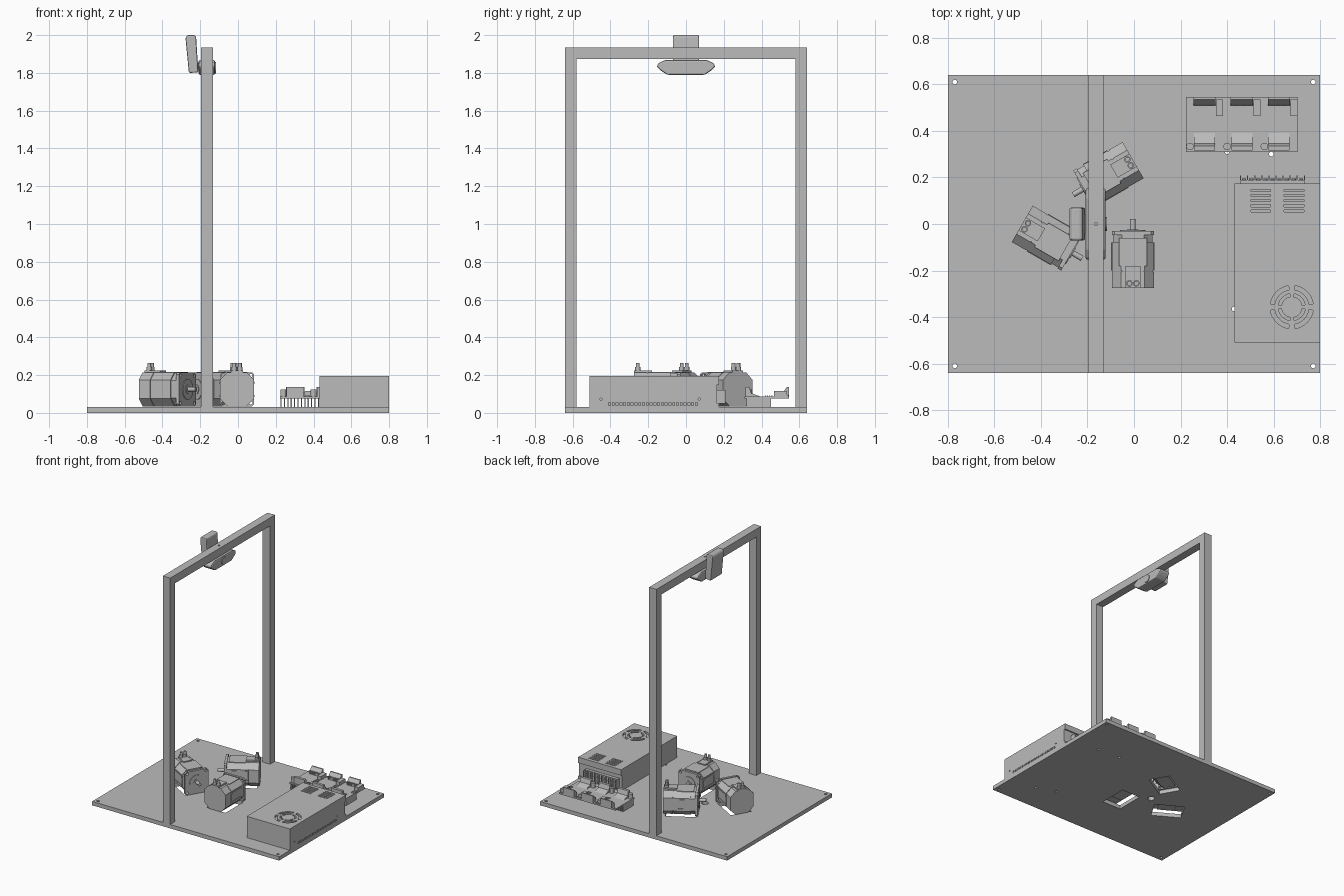
import bpy, bmesh, math
from mathutils import Matrix

cube = bpy.data.objects.get("Cube")
if cube:
    bpy.data.objects.remove(cube, do_unlink=True)

grey = bpy.data.materials.new("plain_grey")
grey.use_nodes = True
grey.diffuse_color = (0.5, 0.5, 0.5, 1)
grey.node_tree.nodes["Principled BSDF"].inputs["Base Color"].default_value = (0.5, 0.5, 0.5, 1)


def prism(bm, pts, axis, lo, hi):
    """Extrude a 2D outline along an axis; the outline uses the other two axes in order."""
    def place(p, h):
        return {"x": (h, p[0], p[1]), "y": (p[0], h, p[1]), "z": (p[0], p[1], h)}[axis]
    a = [bm.verts.new(place(p, lo)) for p in pts]
    b = [bm.verts.new(place(p, hi)) for p in pts]
    faces = [bm.faces.new(a), bm.faces.new(b)]
    for i in range(len(pts)):
        j = (i + 1) % len(pts)
        faces.append(bm.faces.new((a[i], a[j], b[j], b[i])))
    bmesh.ops.recalc_face_normals(bm, faces=faces)


def box(bm, x0, x1, y0, y1, z0, z1):
    prism(bm, [(x0, y0), (x1, y0), (x1, y1), (x0, y1)], "z", z0, z1)


def circle(cx, cy, r, n=20):
    return [(cx + r * math.cos(math.tau * i / n), cy + r * math.sin(math.tau * i / n)) for i in range(n)]


def arc_slot(cx, cy, r0, r1, start, end, n=8):
    angles = [start + (end - start) * i / n for i in range(n + 1)]
    outer = [(cx + r1 * math.cos(t), cy + r1 * math.sin(t)) for t in angles]
    inner = [(cx + r0 * math.cos(t), cy + r0 * math.sin(t)) for t in reversed(angles)]
    return outer + inner


def chamfered(h, c):
    return [(-h, c - h), (c - h, -h), (h - c, -h), (h, c - h),
            (h, h - c), (h - c, h), (c - h, h), (-h, h - c)]


def mesh_from(name, bm):
    me = bpy.data.meshes.new(name)
    bm.to_mesh(me)
    bm.free()
    me.materials.append(grey)
    return me


def add(name, me, matrix=None):
    ob = bpy.data.objects.new(name, me)
    bpy.context.scene.collection.objects.link(ob)
    if matrix:
        ob.matrix_world = matrix
    return ob


def smooth(me):
    for p in me.polygons:
        p.use_smooth = True
    me.set_sharp_from_angle(angle=math.radians(30))


def cut(ob, bm):
    cutter = add("cutter", mesh_from("cutter", bm))
    cutter.hide_render = True
    mod = ob.modifiers.new("cut", "BOOLEAN")
    mod.operation, mod.solver, mod.object = "DIFFERENCE", "EXACT", cutter
    bpy.context.view_layer.objects.active = ob
    bpy.ops.object.modifier_apply(modifier="cut")
    bpy.data.objects.remove(cutter, do_unlink=True)


# Three motors share one layout, turned about a common centre
CX = -0.163
mounts = [Matrix.Translation((CX, 0, 0)) @ Matrix.Rotation(k * math.tau / 3, 4, "Z")
          @ Matrix.Translation((0.158, -0.03, 0.125)) for k in range(3)]

# Base plate with motor openings and screw holes
bm = bmesh.new()
box(bm, -0.8, 0.8, -0.64, 0.64, 0, 0.03)
plate = add("base_plate", mesh_from("base_plate", bm))
bm = bmesh.new()
for m in mounts:
    start = len(bm.verts)
    box(bm, -0.08, 0.08, -0.23, -0.01, -0.15, -0.08)
    bm.verts.ensure_lookup_table()
    bmesh.ops.transform(bm, matrix=m, verts=bm.verts[start:])
for sx in (-1, 1):
    for sy in (-1, 1):
        prism(bm, circle(sx * 0.77, sy * 0.61, 0.01), "z", -0.1, 0.1)
for x, y, r in [(CX, 0, 0.025), (0.58, -0.42, 0.01), (0.59, 0.3, 0.01), (0.4, 0.31, 0.01), (0.43, -0.365, 0.01)]:
    prism(bm, circle(x, y, r), "z", -0.1, 0.1)
cut(plate, bm)

# Portal frame: two posts and a cross beam
bm = bmesh.new()
outline = [(-0.64, 0.03), (-0.64, 1.935), (0.64, 1.935), (0.64, 0.03),
           (0.58, 0.03), (0.58, 1.873), (-0.58, 1.873), (-0.58, 0.03)]
prism(bm, outline, "x", -0.195, -0.132)
frame = add("portal_frame", mesh_from("portal_frame", bm))
bm = bmesh.new()
prism(bm, circle(CX, 0, 0.007), "z", 1.9, 2)
cut(frame, bm)

# Motor housing, with a narrower collar behind the flange and a rear cover
bm = bmesh.new()
prism(bm, chamfered(0.085, 0.038), "y", -0.05, -0.018)
prism(bm, chamfered(0.09, 0.04), "y", -0.17, -0.05)
prism(bm, chamfered(0.087, 0.04), "y", -0.176, -0.17)
prism(bm, chamfered(0.09, 0.04), "y", -0.245, -0.176)
for s in (-1, 1):
    for z in (-0.035, 0.035):
        box(bm, s * 0.09 - 0.003, s * 0.09 + 0.003, -0.17, -0.05, z - 0.006, z + 0.006)
housing = mesh_from("motor_housing", bm)

# Square front flange with four bolt holes
bm = bmesh.new()
prism(bm, chamfered(0.09, 0.012), "y", -0.018, 0)
flange_ob = add("flange", mesh_from("motor_flange", bm))
bm = bmesh.new()
for sx in (-1, 1):
    for sz in (-1, 1):
        prism(bm, circle(sx * 0.073, sz * 0.073, 0.009, 12), "y", -0.1, 0.1)
cut(flange_ob, bm)
flange = flange_ob.data
bpy.data.objects.remove(flange_ob, do_unlink=True)

# Shaft with its centring boss
bm = bmesh.new()
prism(bm, circle(0, 0, 0.055, 32), "y", -0.002, 0.004)
prism(bm, circle(0, 0, 0.025, 24), "y", 0.003, 0.007)
prism(bm, circle(0, 0, 0.012), "y", 0.004, 0.052)
shaft = mesh_from("motor_shaft", bm)

# Connector block and cable glands on top of the motor
bm = bmesh.new()
box(bm, -0.032, 0.032, -0.245, -0.15, 0.08, 0.1)
box(bm, -0.06, 0.06, -0.15, -0.03, 0.088, 0.092)
for s in (-1, 1):
    prism(bm, circle(s * 0.015, -0.225, 0.014), "z", 0.095, 0.118)
    prism(bm, circle(s * 0.015, -0.225, 0.01), "z", 0.115, 0.14)
connector = mesh_from("motor_connector", bm)

for me in (shaft, connector):
    smooth(me)
for i, m in enumerate(mounts, 1):
    for me in (housing, flange, shaft, connector):
        add(f"{me.name}_{i}", me, m)

# Power supply case with fan grille, top vents and side slots
bm = bmesh.new()
box(bm, 0.432, 0.8, -0.51, 0.165, 0.03, 0.195)
case = add("power_supply_case", mesh_from("power_supply_case", bm))
bm = bmesh.new()
for r0, r1 in [(0.045, 0.058), (0.075, 0.093)]:
    for k in range(4):
        t = k * math.pi / 2
        prism(bm, arc_slot(0.678, -0.357, r0, r1, t + 0.15, t + math.pi / 2 - 0.15), "z", 0.18, 0.21)
for x in (0.502, 0.645):
    for k in range(5):
        y = 0.052 + k * 0.022
        box(bm, x, x + 0.085, y, y + 0.009, 0.18, 0.21)
for k in range(24):
    y = -0.41 + k * 0.02
    box(bm, 0.79, 0.82, y, y + 0.01, 0.04, 0.055)
for y in (-0.45, 0.07):
    prism(bm, circle(y, 0.073, 0.006, 12), "x", 0.79, 0.82)
cut(case, bm)

# Power supply lid lip, tray and terminal strip
bm = bmesh.new()
box(bm, 0.432, 0.8, 0.165, 0.175, 0.15, 0.195)
box(bm, 0.432, 0.8, 0.165, 0.175, 0.03, 0.05)
add("power_supply_lips", mesh_from("power_supply_lips", bm))
bm = bmesh.new()
box(bm, 0.455, 0.735, 0.165, 0.188, 0.05, 0.12)
for k in range(10):
    x = 0.455 + k * 0.0305
    box(bm, x, x + 0.005, 0.185, 0.208, 0.05, 0.12)
    if k < 9:
        prism(bm, circle(x + 0.018, 0.085, 0.009, 10), "y", 0.185, 0.195)
add("terminal_strip", mesh_from("terminal_strip", bm))

# Driver boards: shared carrier, heat sink fins and connectors
fins, board, plugs = bmesh.new(), bmesh.new(), bmesh.new()
box(board, 0.223, 0.703, 0.31, 0.545, 0.077, 0.088)
for k in range(27):
    x = 0.225 + k * 0.018
    box(fins, x, x + 0.006, 0.32, 0.45, 0.03, 0.078)
for k in range(3):
    x = 0.223 + k * 0.16
    prism(plugs, [(0.51, 0.088), (0.545, 0.088), (0.545, 0.138), (0.535, 0.138), (0.51, 0.105)], "x", x + 0.032, x + 0.128)
    box(plugs, x + 0.13, x + 0.16, 0.465, 0.535, 0.088, 0.115)
    prism(plugs, [(0.315, 0.088), (0.39, 0.088), (0.345, 0.105), (0.335, 0.138), (0.315, 0.138)], "x", x + 0.035, x + 0.125)
    for j in range(12):
        px = x + 0.034 + j * 0.008
        box(plugs, px, px + 0.003, 0.506, 0.512, 0.088, 0.115)
    for j in range(4):
        y = 0.418 + j * 0.011
        box(plugs, x + 0.132, x + 0.158, y, y + 0.006, 0.088, 0.093)
    prism(plugs, circle(x + 0.017, 0.333, 0.016), "z", 0.088, 0.125)
    for sx in (0.012, 0.148):
        prism(plugs, circle(x + sx, 0.537, 0.007, 12), "z", 0.088, 0.094)
add("driver_heat_sinks", mesh_from("driver_heat_sinks", fins))
add("driver_boards", mesh_from("driver_boards", board))
add("driver_connectors", mesh_from("driver_connectors", plugs))


# Camera under the beam and its clip behind it
def bevelled(name, bm, width):
    ob = add(name, mesh_from(name, bm))
    mod = ob.modifiers.new("bevel", "BEVEL")
    mod.width, mod.segments = width, 2


bm = bmesh.new()
half = [(0.1, 1.79), (0.13, 1.81), (0.155, 1.832), (0.148, 1.85), (0.11, 1.868)]
prism(bm, half + [(-y, z) for y, z in reversed(half)], "x", -0.208, -0.122)
bevelled("camera_body", bm, 0.008)
bm = bmesh.new()
prism(bm, circle(0, 1.828, 0.03, 24), "x", -0.123, -0.117)
lens = mesh_from("camera_lens", bm)
smooth(lens)
add("camera_lens", lens)
bm = bmesh.new()
prism(bm, [(-0.26, 1.8), (-0.21, 1.802), (-0.222, 1.995), (-0.235, 2.0), (-0.268, 2.0), (-0.278, 1.985)], "y", -0.07, 0.07)
bevelled("camera_clip", bm, 0.007)
bm = bmesh.new()
box(bm, -0.225, -0.2, -0.04, 0.04, 1.81, 1.86)
add("clip_hinge", mesh_from("clip_hinge", bm))
